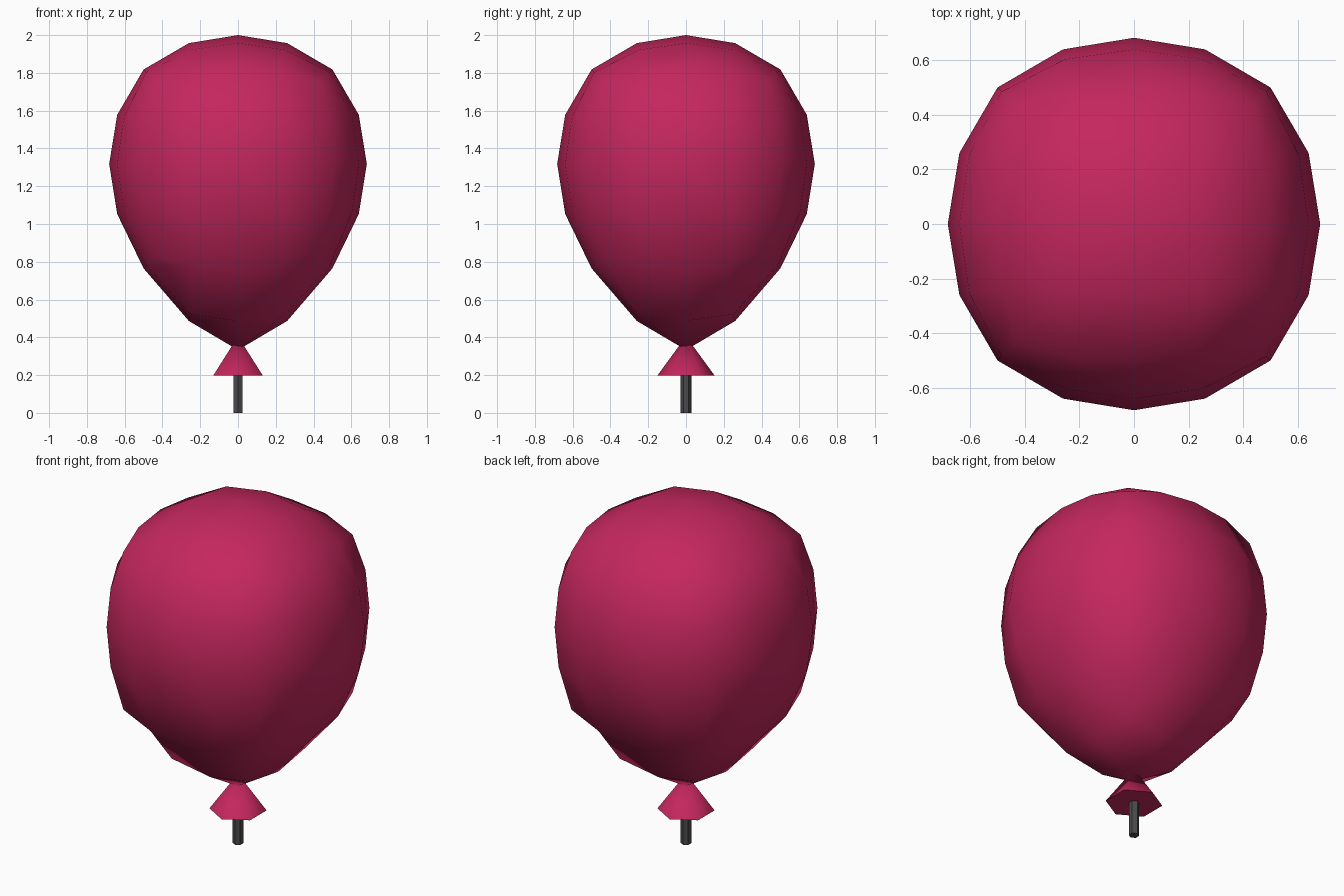
import bpy, bmesh, math
from mathutils import Vector

cube = bpy.data.objects.get("Cube")
if cube:
    bpy.data.objects.remove(cube, do_unlink=True)


def make_material(name, rgb):
    mat = bpy.data.materials.new(name)
    mat.use_nodes = True
    mat.diffuse_color = (*rgb, 1)
    bsdf = next(n for n in mat.node_tree.nodes if n.type == 'BSDF_PRINCIPLED')
    bsdf.inputs["Base Color"].default_value = (*rgb, 1)
    return mat


def hex_cone(name, mat, r_bottom, r_top, z0, z1):
    """Six-sided cone or rod with corners on the y axis."""
    bpy.ops.mesh.primitive_cone_add(vertices=6, radius1=r_bottom, radius2=r_top,
                                    depth=z1 - z0, location=(0, 0, (z0 + z1) / 2))
    obj = bpy.context.object
    obj.name = obj.data.name = name
    obj.data.materials.append(mat)
    return obj


crimson = make_material("crimson rubber", (0.55, 0.02, 0.11))
charcoal = make_material("charcoal", (0.07, 0.07, 0.07))

# Balloon body: gridded cube swollen into a boxy ball
RADIUS, CENTRE_Z = 0.682, 1.318
PULLS = (0.303, 0.192, 0.053, 0.005, 0)  # drop of each ring around the lower pole


def swell(u, v, w):
    """Rounded coordinate along u for a point on the cube surface."""
    a, b = abs(v) ** 2.1, abs(w) ** 2.1
    size = RADIUS * abs(u) ** 0.943 * (1 - 0.267 * (a + b) + 0.173 * a * b)
    return math.copysign(size, u)


bm = bmesh.new()
bmesh.ops.create_cube(bm, size=2)
bmesh.ops.subdivide_edges(bm, edges=bm.edges[:], cuts=3, use_grid_fill=True)
for vert in bm.verts:
    x, y, z = vert.co
    ring = round(2 * (max(abs(x), abs(y)) + 1 + z))
    drop = PULLS[min(ring, len(PULLS) - 1)]
    vert.co = Vector((swell(x, y, z), swell(y, z, x), swell(z, x, y) - drop))
for face in bm.faces:
    face.smooth = True
mesh = bpy.data.meshes.new("balloon_body")
bm.to_mesh(mesh)
bm.free()
mesh.materials.append(crimson)
body = bpy.data.objects.new("balloon_body", mesh)
body.location.z = CENTRE_Z
bpy.context.collection.objects.link(body)

# Flared knot under the body, and the rod it sits on
hex_cone("balloon_knot", crimson, 0.152, 0, 0.197, 0.405)
bpy.ops.object.shade_smooth_by_angle(angle=math.radians(60))
hex_cone("rod", charcoal, 0.028, 0.028, 0, 0.25)
